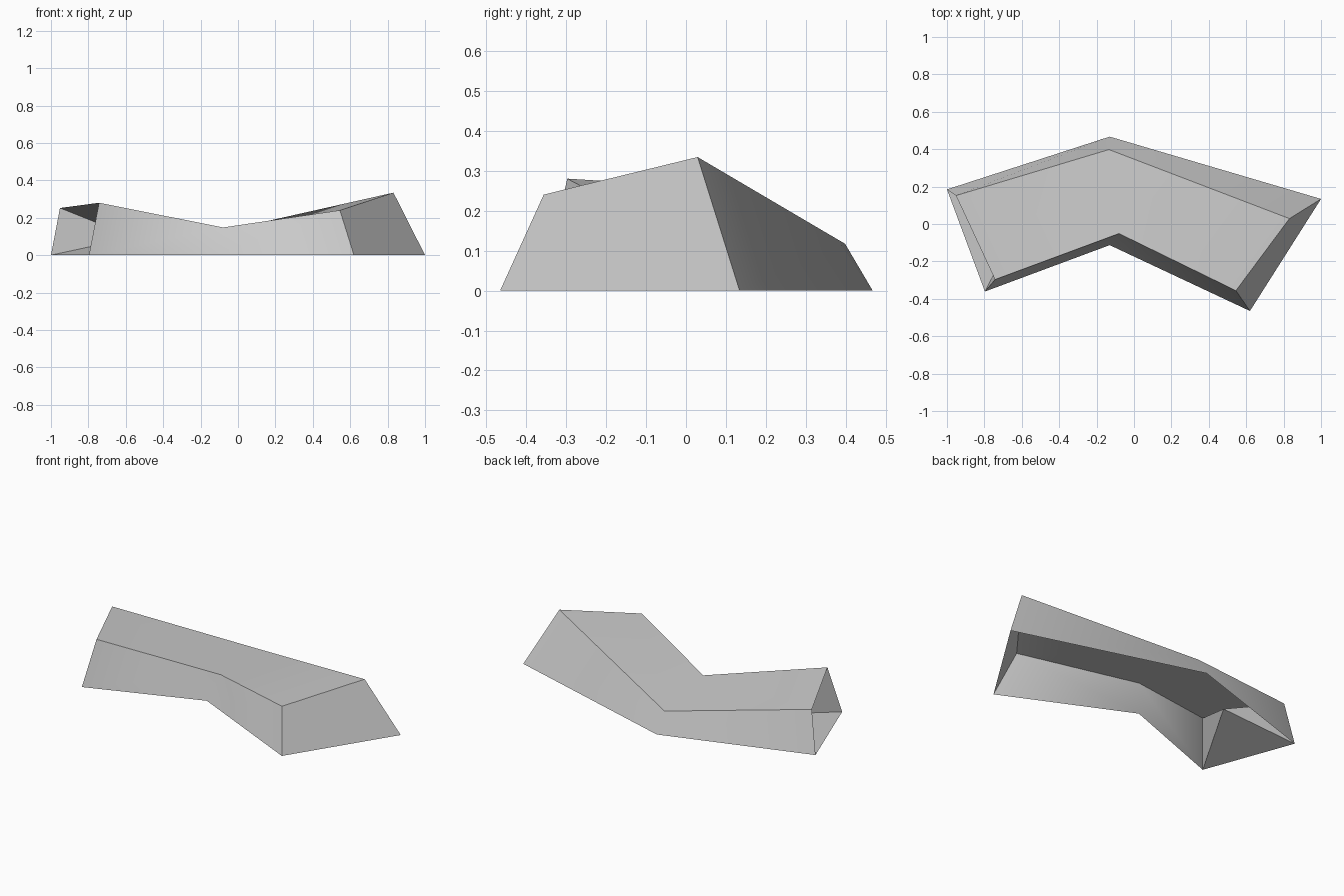
import bpy, bmesh, math

cube = bpy.data.objects.get("Cube")
if cube:
    bpy.data.objects.remove(cube, do_unlink=True)

# One matte grey for the whole shell
grey = bpy.data.materials.new("light_grey")
grey.use_nodes = True
colour = (0.6, 0.6, 0.6, 1)
grey.diffuse_color = colour
grey.node_tree.nodes["Principled BSDF"].inputs["Base Color"].default_value = colour

# Bent outline: left back, mid back, right back, right front, mid front, left front
base_outline = [(-1, .185, 0), (-.13, .467, 0), (1, .134, 0),
                (.62, -.465, 0), (-.13, -.113, 0), (-.797, -.361, 0)]
top_outline = [(-.952, .152, .252), (-.134, .398, .117), (.831, .029, .334),
               (.545, -.356, .24), (-.08, -.051, .148), (-.743, -.297, .28)]
dent_point = (-.56, .1, .095)

bm = bmesh.new()
base = [bm.verts.new(p) for p in base_outline]
top = [bm.verts.new(p) for p in top_outline]
dent = bm.verts.new(dent_point)

# Sloping walls around the open-bottomed shell
for i in range(5):
    bm.faces.new((base[i + 1], base[i], top[i], top[i + 1]))

# Two-panel roof folded across the bend
bm.faces.new((top[0], top[5], top[4], top[1]))
bm.faces.new((top[1], top[4], top[3], top[2]))

# End wall pushed inward to a point
rim = [base[0], base[5], top[5], top[0]]
for i in range(4):
    bm.faces.new((rim[i], rim[(i + 1) % 4], dent))

mesh = bpy.data.meshes.new("bent_shell")
bm.to_mesh(mesh)
bm.free()
mesh.materials.append(grey)
shell = bpy.data.objects.new("bent_shell", mesh)
bpy.context.collection.objects.link(shell)

# Soft bends, crisp rims
bpy.ops.object.select_all(action="DESELECT")
shell.select_set(True)
bpy.context.view_layer.objects.active = shell
bpy.ops.object.shade_smooth_by_angle(angle=math.radians(50))
